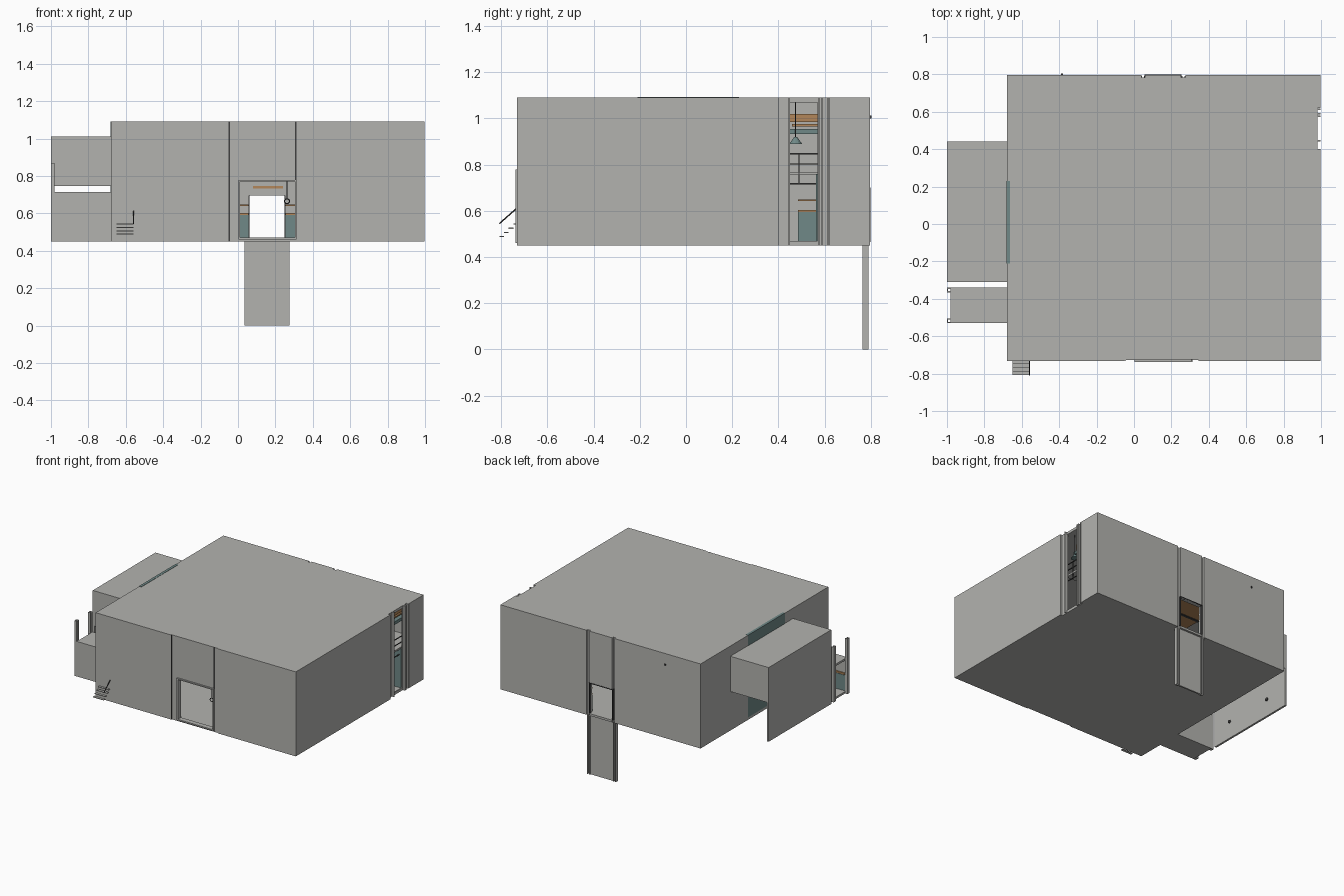
import bpy, bmesh, math
from mathutils import Vector, Matrix


def mat(name, rgb):
    m = bpy.data.materials.new(name)
    m.diffuse_color = (*rgb, 1)
    return m


GREY = mat("pale grey", (0.45, 0.45, 0.43))
TEAL = mat("dull teal", (0.16, 0.25, 0.245))
TAN = mat("warm tan", (0.45, 0.24, 0.10))
DARK = mat("dark steel", (0.05, 0.05, 0.05))


def add_mesh(name, bm, m):
    me = bpy.data.meshes.new(name)
    bm.to_mesh(me)
    bm.free()
    ob = bpy.data.objects.new(name, me)
    me.materials.append(m)
    bpy.context.collection.objects.link(ob)
    return ob


def boxes(name, m, *spans):
    """One object made of boxes given as (x0, x1, y0, y1, z0, z1)."""
    bm = bmesh.new()
    for x0, x1, y0, y1, z0, z1 in spans:
        t = Matrix.Translation(((x0 + x1) / 2, (y0 + y1) / 2, (z0 + z1) / 2))
        s = Matrix.Diagonal((x1 - x0, y1 - y0, z1 - z0, 1))
        bmesh.ops.create_cube(bm, size=1, matrix=t @ s)
    return add_mesh(name, bm, m)


def carve(ob, *spans):
    """Cut boxes out of an object."""
    for i, s in enumerate(spans):
        c = boxes(f"{ob.name}_cutter_{i}", DARK, s)
        c.hide_render = True
        mod = ob.modifiers.new("cut", 'BOOLEAN')
        mod.operation, mod.solver, mod.object = 'DIFFERENCE', 'EXACT', c
        bpy.context.view_layer.objects.active = ob
        bpy.ops.object.modifier_apply(modifier=mod.name)
        bpy.data.objects.remove(c)


def cyl(name, m, a, b, r1, r2=None, n=12):
    a, b = Vector(a), Vector(b)
    bm = bmesh.new()
    rot = (b - a).to_track_quat('Z', 'Y').to_matrix().to_4x4()
    bmesh.ops.create_cone(bm, cap_ends=True, segments=n, radius1=r1,
                          radius2=r1 if r2 is None else r2, depth=(b - a).length,
                          matrix=Matrix.Translation((a + b) / 2) @ rot)
    return add_mesh(name, bm, m)


# Main hall: hollow shell with doorways, door bays and track grooves
hall = boxes("main_hall", GREY, (-0.68, 0.997, -0.732, 0.797, 0.45, 1.09))
carve(hall,
      (-0.655, 0.972, -0.71, 0.765, 0.465, 1.075),
      (-0.05, 0.345, -0.80, -0.726, 0.40, 1.20),     # front bay
      (0.01, 0.31, -0.80, -0.60, 0.47, 0.77),        # front doorway
      (0.06, 0.25, 0.70, 0.90, 0.466, 0.695),        # back doorway
      (0.04, 0.06, 0.782, 0.90, 0.40, 1.20),         # back grooves
      (0.25, 0.275, 0.782, 0.90, 0.40, 1.20),
      (0.98, 1.10, 0.40, 0.62, 0.40, 1.20),          # side bay
      (0.90, 1.10, 0.45, 0.57, 0.47, 1.07))          # side doorway

# Front door frame
boxes("front_door_frame", GREY,
      (0.002, 0.012, -0.738, -0.70, 0.46, 0.775), (0.305, 0.313, -0.738, -0.70, 0.46, 0.775),
      (0.002, 0.313, -0.738, -0.70, 0.77, 0.778), (0.002, 0.313, -0.738, -0.70, 0.46, 0.47))
boxes("front_door_tracks", DARK,
      (-0.05, -0.044, -0.731, -0.722, 0.45, 1.09), (0.306, 0.312, -0.731, -0.722, 0.778, 1.09))
boxes("sign_plate", TAN, (0.08, 0.24, 0.757, 0.764, 0.733, 0.746))

# Lowered back door panel with its tracks
boxes("back_door_panel", GREY, (0.05, 0.26, 0.77, 0.782, 0.0, 0.45))
boxes("back_door_tracks", GREY,
      *[(x, x + 0.006, 0.765, 0.79, 0.0, 0.45) for x in (0.036, 0.054, 0.252, 0.270)],
      *[(x, x + 0.024, 0.765, 0.772, 0.0, 0.45) for x in (0.036, 0.252)])
boxes("back_door_frame", DARK,
      (0.056, 0.061, 0.78, 0.80, 0.466, 0.70), (0.249, 0.254, 0.78, 0.80, 0.466, 0.70),
      (0.056, 0.254, 0.78, 0.80, 0.695, 0.70))
boxes("back_hook", DARK, (-0.39, -0.38, 0.795, 0.804, 1.0, 1.012))

# Side door tracks
boxes("side_door_tracks", GREY,
      *[(0.975, 0.997, y, y + 0.008, 0.45, 1.09) for y in (0.392, 0.442, 0.572, 0.585, 0.61)])

# Interior wall bands and partition
boxes("side_partition", GREY, (0.74, 0.75, 0.40, 0.765, 0.465, 1.075))
boxes("wall_dado", TEAL,
      (-0.65, 0.055, 0.757, 0.765, 0.467, 0.59), (0.255, 0.74, 0.757, 0.765, 0.467, 0.59),
      (-0.65, 0.01, -0.71, -0.702, 0.467, 0.59), (0.31, 0.97, -0.71, -0.702, 0.467, 0.59),
      (0.75, 0.757, 0.485, 0.765, 0.467, 0.595), (0.75, 0.972, 0.562, 0.57, 0.467, 0.76))
bands = []
for z in (0.592, 0.638):
    bands += [(-0.65, 0.055, 0.755, 0.765, z, z + 0.01), (0.255, 0.74, 0.755, 0.765, z, z + 0.01),
              (-0.65, 0.01, -0.71, -0.70, z, z + 0.01), (0.31, 0.97, -0.71, -0.70, z, z + 0.01),
              (0.75, 0.76, 0.485, 0.765, z + 0.004, z + 0.012)]
boxes("wall_stripes", TAN, *bands)
boxes("lower_ceiling", TAN, (-0.15, 0.45, -0.70, 0.75, 0.775, 0.782))
boxes("ceiling_beams", DARK, *[(-0.15, 0.45, y, y + 0.02, 0.771, 0.776) for y in (-0.4, -0.1, 0.2, 0.5)])

# Upper level seen through the side doorway
boxes("upper_floor", GREY, (0.75, 0.96, 0.42, 0.765, 0.755, 0.768))
boxes("upper_shelf", TAN, (0.75, 0.90, 0.45, 0.70, 0.985, 1.02), (0.75, 0.90, 0.46, 0.70, 0.965, 0.975))
boxes("shelf_tray", TEAL, (0.75, 0.92, 0.45, 0.70, 0.932, 0.955))
boxes("upper_railing", DARK,
      *[(0.955, 0.961, 0.42, 0.60, z, z + 0.005) for z in (0.715, 0.80, 0.845)],
      (0.955, 0.961, 0.487, 0.492, 0.715, 0.85))
cyl("lamp_shade", TEAL, (0.93, 0.475, 0.89), (0.93, 0.475, 0.92), 0.028, 0.006)
cyl("lamp_cord", DARK, (0.93, 0.475, 0.92), (0.93, 0.475, 1.075), 0.002, n=6)

# Hanging ring by the front doorway
bpy.ops.mesh.primitive_torus_add(location=(0.262, -0.69, 0.665), rotation=(math.pi / 2, 0, 0),
                                 major_radius=0.013, minor_radius=0.003,
                                 major_segments=20, minor_segments=6)
ring = bpy.context.object
ring.name = "hanging_ring"
ring.data.materials.append(DARK)
cyl("ring_cord", DARK, (0.262, -0.69, 0.68), (0.262, -0.69, 0.775), 0.002, n=6)

# Left bay: raised box with a long outer wall, and the tall window behind it
boxes("raised_bay", GREY, (-0.99, -0.675, -0.31, 0.44, 0.745, 1.012))
boxes("bay_outer_wall", GREY, (-1.0, -0.985, -0.31, 0.44, 0.45, 1.012))
boxes("tall_window", TEAL, (-0.682, -0.662, -0.21, 0.23, 0.47, 1.092))
for i, y in enumerate((-0.15, 0.25)):
    cyl(f"wall_bolt_{i}", DARK, (-0.99, y, 0.58), (-0.978, y, 0.58), 0.012)

# Left corridor: open at its outer end, with tall door posts
corridor = boxes("corridor", GREY, (-0.98, -0.67, -0.53, -0.34, 0.45, 0.715))
carve(corridor, (-1.1, -0.69, -0.515, -0.355, 0.465, 0.70))
boxes("corridor_posts", GREY,
      *[(-1.0, -0.995, y, y + 0.026, 0.45, 0.868) for y in (-0.53, -0.366)],
      *[(-1.0, -0.98, y, y + 0.007, 0.45, 0.868) for y in (-0.53, -0.511, -0.366, -0.347)])
boxes("corridor_dado", TEAL, (-0.975, -0.69, -0.515, -0.508, 0.467, 0.585),
      (-0.975, -0.69, -0.362, -0.355, 0.467, 0.585), (-0.70, -0.69, -0.51, -0.36, 0.467, 0.585))
boxes("corridor_stripe", TAN, (-0.975, -0.69, -0.515, -0.506, 0.588, 0.60),
      (-0.975, -0.69, -0.364, -0.355, 0.588, 0.60), (-0.70, -0.688, -0.51, -0.36, 0.588, 0.60))

# Front steps with a sloping handrail
boxes("front_steps", GREY,
      *[(-0.65, -0.56, -0.808 + 0.02 * i, -0.788 + 0.02 * i, 0.486 + 0.018 * i, 0.491 + 0.018 * i)
        for i in range(4)])
cyl("step_handrail", DARK, (-0.558, -0.808, 0.545), (-0.558, -0.732, 0.612), 0.003, n=6)
